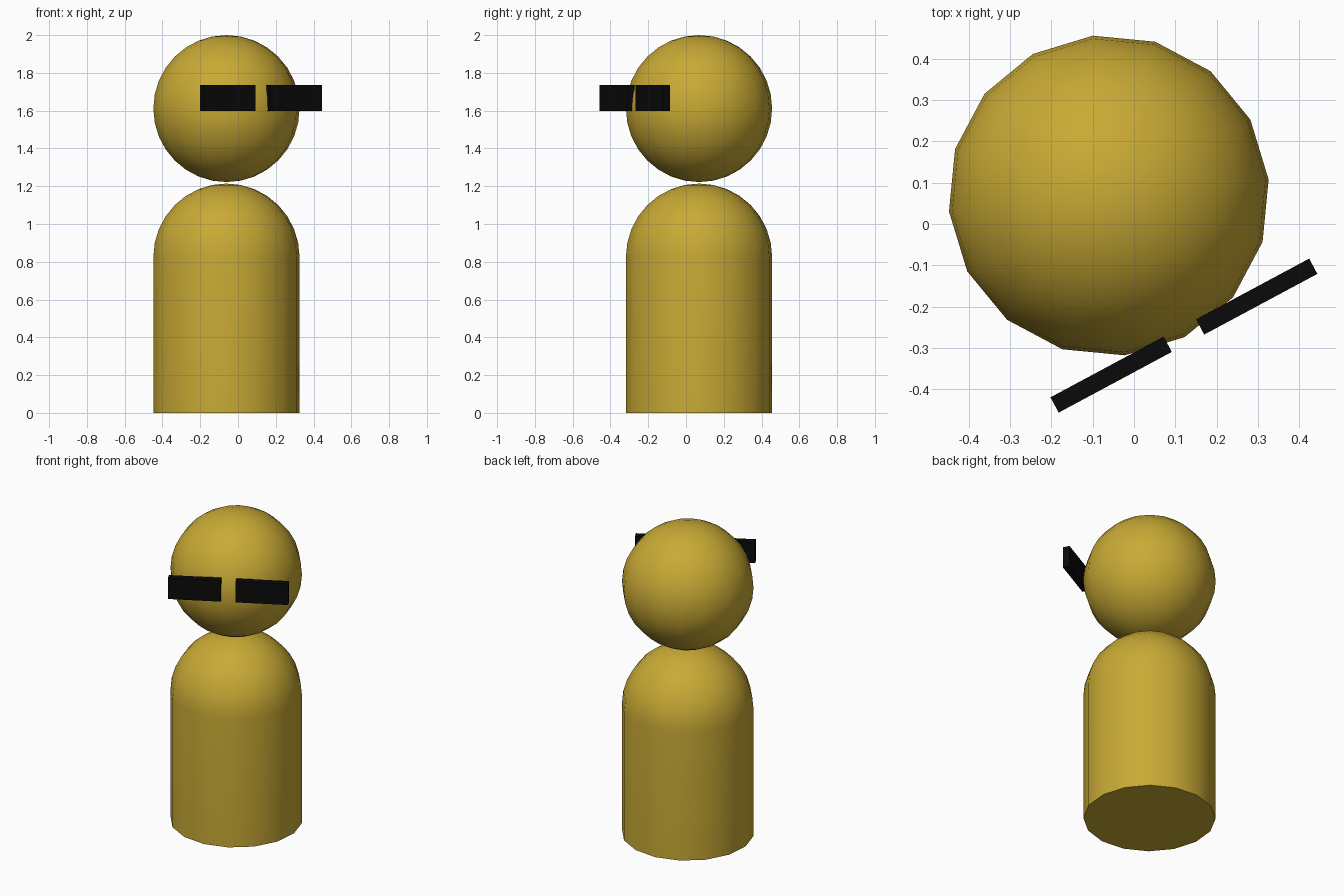
import bpy, bmesh
from math import pi, sin, cos, radians
from mathutils import Matrix

if "Cube" in bpy.data.objects:
    bpy.data.objects.remove(bpy.data.objects["Cube"])

SEG = 16
RADIUS = 0.389
PLACE = Matrix.Translation((-0.061, 0.069, 0)) @ Matrix.Rotation(radians(28.2), 4, 'Z')


def material(name, colour):
    m = bpy.data.materials.new(name)
    m.diffuse_color = (*colour, 1)
    m.use_nodes = True
    m.node_tree.nodes["Principled BSDF"].inputs["Base Color"].default_value = m.diffuse_color
    return m


gold = material("mustard", (0.58, 0.40, 0.035))
black = material("black", (0.003, 0.003, 0.003))


def add_object(name, bm, mat, smooth):
    bmesh.ops.recalc_face_normals(bm, faces=bm.faces)
    bm.transform(PLACE)
    mesh = bpy.data.meshes.new(name)
    bm.to_mesh(mesh)
    bm.free()
    mesh.materials.append(mat)
    obj = bpy.data.objects.new(name, mesh)
    bpy.context.collection.objects.link(obj)
    if smooth:
        bpy.ops.object.select_all(action='DESELECT')
        obj.select_set(True)
        bpy.context.view_layer.objects.active = obj
        bpy.ops.object.shade_smooth_by_angle(angle=radians(40))


def revolve(name, profile):
    """Spin an (r, z) profile about the z axis and close any open end."""
    bm = bmesh.new()
    verts = [bm.verts.new((r, 0, z)) for r, z in profile]
    edges = [bm.edges.new(pair) for pair in zip(verts, verts[1:])]
    bmesh.ops.spin(bm, geom=verts + edges, cent=(0, 0, 0), axis=(0, 0, 1),
                   angle=2 * pi, steps=SEG)
    bmesh.ops.remove_doubles(bm, verts=bm.verts, dist=1e-4)
    rim = [e for e in bm.edges if e.is_boundary]
    if rim:
        bmesh.ops.contextual_create(bm, geom=rim)
    add_object(name, bm, gold, True)


def arc(centre_z, steps):
    """Points from the top pole downwards, in 11.25 degree steps."""
    return [(RADIUS * sin(i * pi / 16) if i % 16 else 0,
             centre_z + RADIUS * cos(i * pi / 16)) for i in range(steps + 1)]


# Domed body with flat base, and round head
revolve("body", arc(0.825, 8) + [(RADIUS, 0)])
revolve("head", arc(2 - RADIUS, 16))

# Two flat dark lenses across the face
for side, name in ((-1, "left_lens"), (1, "right_lens")):
    bm = bmesh.new()
    bmesh.ops.create_cube(bm, size=1, matrix=Matrix.Translation((side * 0.2, -0.385, 1.667))
                          @ Matrix.Diagonal((0.311, 0.042, 0.136, 1)))
    add_object(name, bm, black, False)
